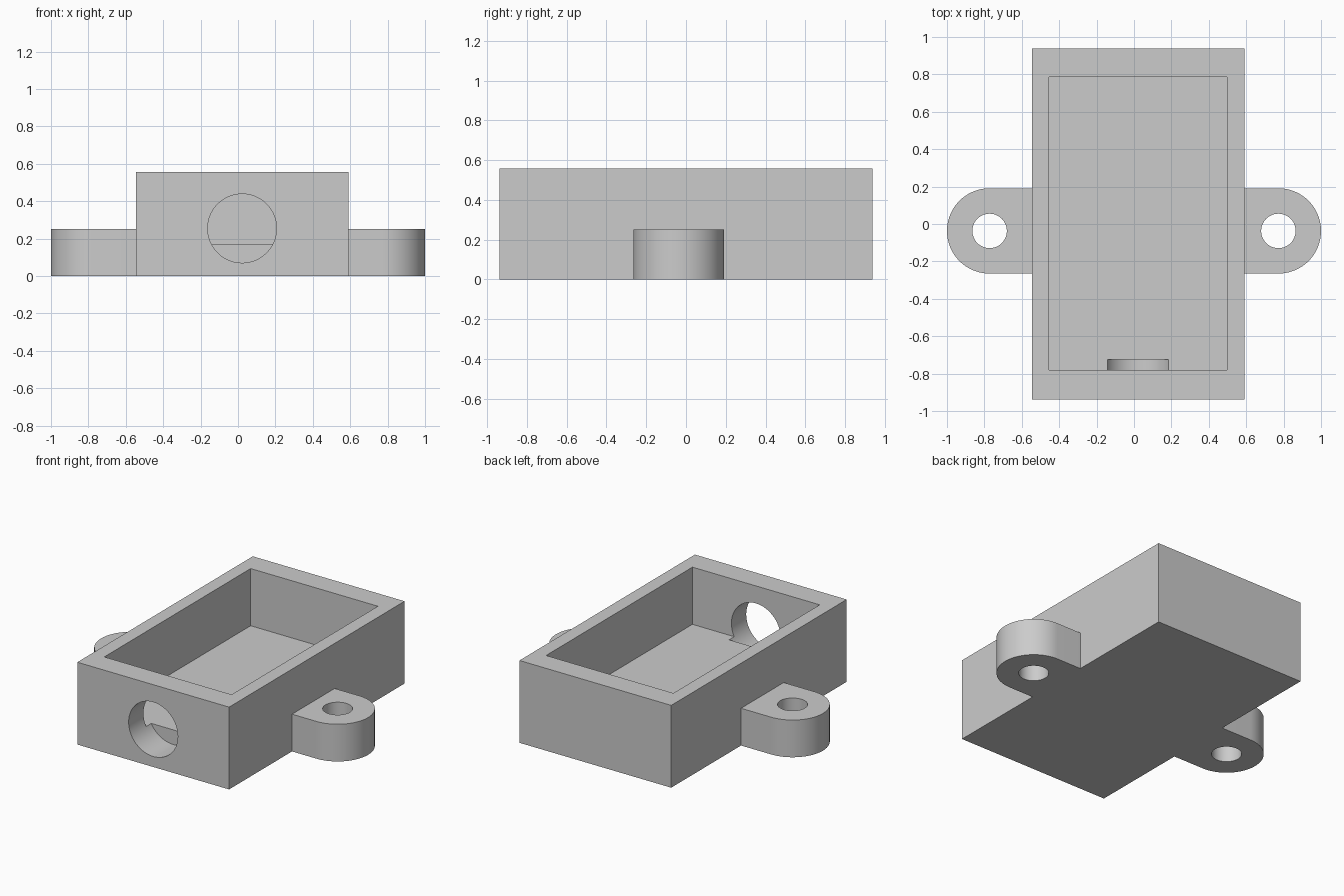
import bpy
import math
from mathutils import Matrix

cube = bpy.data.objects.get("Cube")
if cube:
    bpy.data.objects.remove(cube, do_unlink=True)

grey = bpy.data.materials.new("plain grey")
grey.use_nodes = True
colour = (0.6, 0.6, 0.6, 1)
grey.diffuse_color = colour
grey.node_tree.nodes["Principled BSDF"].inputs["Base Color"].default_value = colour


def finish(name):
    obj = bpy.context.object
    obj.name = name
    obj.data.materials.append(grey)
    return obj


def box(name, x0, x1, y0, y1, z0, z1):
    bpy.ops.mesh.primitive_cube_add(size=1)
    size = Matrix.Diagonal((x1 - x0, y1 - y0, z1 - z0, 1))
    centre = Matrix.Translation(((x0 + x1) / 2, (y0 + y1) / 2, (z0 + z1) / 2))
    bpy.context.object.data.transform(centre @ size)
    return finish(name)


def cylinder(name, radius, depth, centre, tilt=0):
    bpy.ops.mesh.primitive_cylinder_add(vertices=96, radius=radius, depth=depth)
    turn = Matrix.Rotation(tilt, 4, "X")
    bpy.context.object.data.transform(Matrix.Translation(centre) @ turn)
    return finish(name)


def combine(target, tool, operation):
    mod = target.modifiers.new(operation.lower(), "BOOLEAN")
    mod.operation, mod.object, mod.solver = operation, tool, "EXACT"
    bpy.context.view_layer.objects.active = target
    bpy.ops.object.modifier_apply(modifier=mod.name)
    bpy.data.objects.remove(tool, do_unlink=True)


# Main box, offset slightly towards its left
tray = box("open_tray", -0.546, 0.59, -0.938, 0.938, 0, 0.557)

# Rounded mounting ears with screw holes
ear_x, ear_y, ear_r, ear_h = 0.772, -0.037, 0.228, 0.252
for side in (-1, 1):
    ear = cylinder("ear", ear_r, ear_h, (side * ear_x, ear_y, ear_h / 2))
    ends = sorted((side * ear_x, side * 0.52))
    combine(ear, box("ear_root", *ends, ear_y - ear_r, ear_y + ear_r, 0, ear_h), "UNION")
    combine(tray, ear, "UNION")
    combine(tray, cylinder("screw_hole", 0.092, 1, (side * ear_x, ear_y, 0)), "DIFFERENCE")

# Cavity, then the cable port that bites a little into the floor
combine(tray, box("cavity", -0.455, 0.498, -0.78, 0.785, 0.17, 1), "DIFFERENCE")
port = cylinder("cable_port", 0.184, 0.4, (0.022, -0.925, 0.255), math.pi / 2)
combine(tray, port, "DIFFERENCE")

# Smooth curved walls, crisp edges
bpy.ops.object.select_all(action="DESELECT")
tray.select_set(True)
bpy.context.view_layer.objects.active = tray
bpy.ops.object.shade_smooth_by_angle(angle=math.radians(30))
